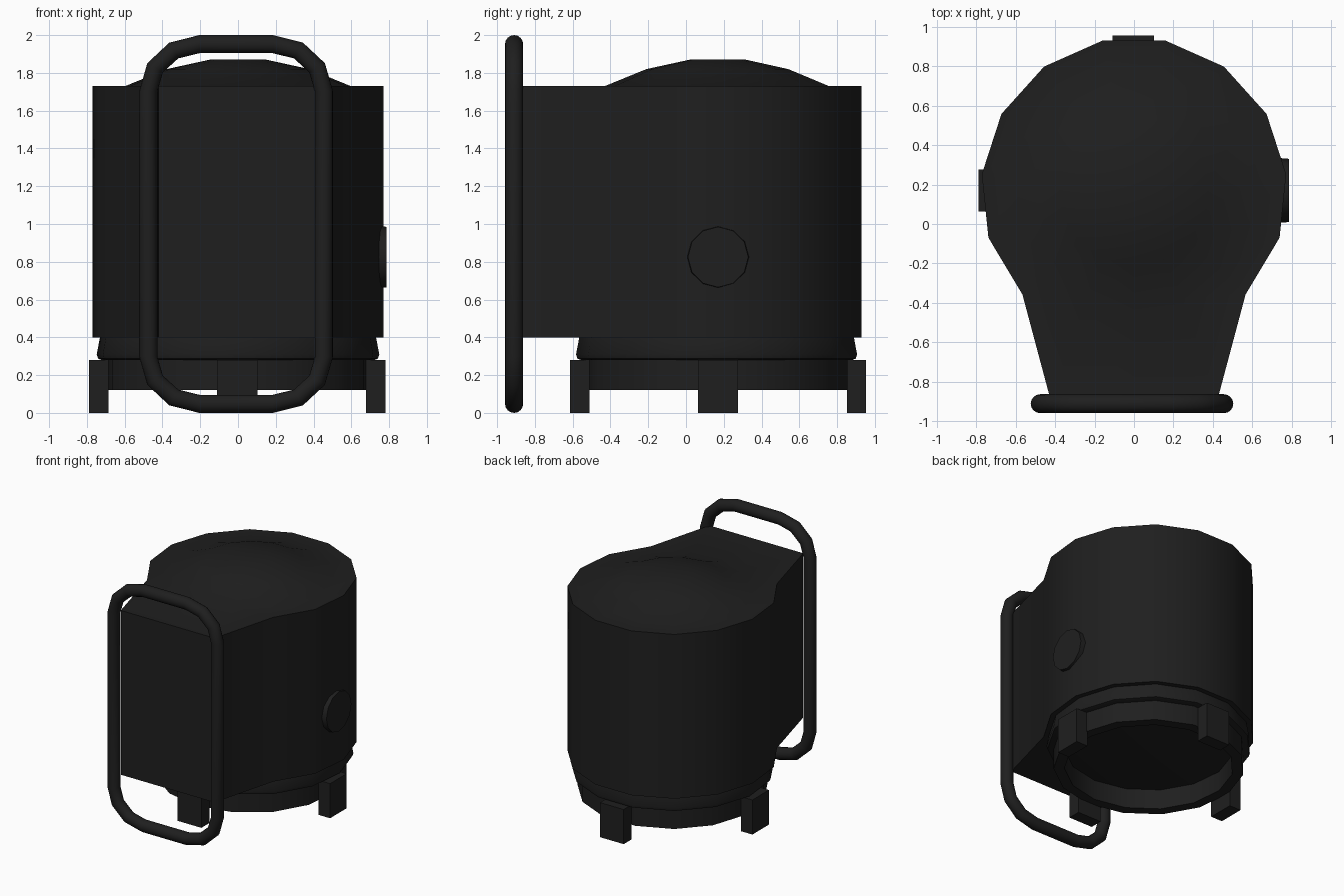
import bpy, bmesh
from math import sin, cos, pi, radians
from mathutils import Matrix

if "Cube" in bpy.data.objects:
    bpy.data.objects.remove(bpy.data.objects["Cube"])

CY = 0.17      # y of the drum axis
SIDES = 15
TINT = (0.0135, 0.0135, 0.0135, 1)

black = bpy.data.materials.new("soft_black")
black.use_nodes = True
black.diffuse_color = TINT
black.node_tree.nodes["Principled BSDF"].inputs["Base Color"].default_value = TINT


def finish(name, bm):
    bmesh.ops.recalc_face_normals(bm, faces=bm.faces)
    mesh = bpy.data.meshes.new(name)
    bm.to_mesh(mesh)
    bm.free()
    obj = bpy.data.objects.new(name, mesh)
    bpy.context.collection.objects.link(obj)
    mesh.materials.append(black)
    bpy.ops.object.select_all(action="DESELECT")
    obj.select_set(True)
    bpy.context.view_layer.objects.active = obj
    bpy.ops.object.shade_smooth_by_angle(angle=radians(35))
    return obj


def circle(r):
    """One ring of the drum, counted from the back."""
    angles = [radians(12) + i * 2 * pi / SIDES for i in range(SIDES)]
    return [(r * sin(a), CY + r * cos(a)) for a in angles]


def stacked(name, layers):
    """Skin a list of (outline, z) layers and close both ends."""
    bm = bmesh.new()
    rings = [[bm.verts.new((x, y, z)) for x, y in outline] for outline, z in layers]
    for low, high in zip(rings, rings[1:]):
        for i in range(SIDES):
            j = (i + 1) % SIDES
            bm.faces.new((low[i], low[j], high[j], high[i]))
    bm.faces.new(rings[0])
    bm.faces.new(rings[-1])
    return finish(name, bm)


# Housing: round drum that tapers into a flat front, with a domed lid
outline = circle(0.775)
outline[5:10] = [(0.565, -0.357), (0.42, -0.9), (0, -0.9), (-0.42, -0.9), (-0.565, -0.357)]
stacked("housing", [(outline, 0.4), (outline, 1.73), (circle(0.6), 1.73),
                    (circle(0.38), 1.82), (circle(0.15), 1.87)])

# Lower collar and hollow base ring
stacked("collar", [(circle(r), z) for r, z in
                   ((0.725, 0.28), (0.745, 0.287), (0.752, 0.31), (0.735, 0.4))])
stacked("base_ring", [(circle(r), z) for r, z in
                      ((0.7, 0.34), (0.7, 0.12), (0.62, 0.12), (0.62, 0.33))])

# Four feet around the base
for i, side in enumerate(("back", "left", "front", "right")):
    bm = bmesh.new()
    bmesh.ops.create_cube(bm, size=1, matrix=Matrix.Translation((-0.004, CY, 0))
                          @ Matrix.Rotation(-i * pi / 2, 4, "Z")
                          @ Matrix.Translation((0, 0.733, 0.14))
                          @ Matrix.Diagonal((0.212, 0.102, 0.28, 1)))
    finish(side + "_foot", bm)

# Round cap on the side
bm = bmesh.new()
bmesh.ops.create_cone(bm, cap_ends=True, segments=12, radius1=0.165, radius2=0.16,
                      depth=0.06, matrix=Matrix.Translation((0.755, CY, 0.825))
                      @ Matrix.Rotation(pi / 2, 4, "Y"))
finish("side_cap", bm)

# Tubular guard frame in front: rounded rectangle swept with a round section
RX, RZ, TUBE, SECTION = 0.27, 0.25, 0.048, 16
path = []
for q, (sx, sz) in enumerate(((1, 1), (-1, 1), (-1, -1), (1, -1))):
    for k in range(4):
        a = q * pi / 2 + k * pi / 6
        path.append((sx * (0.465 - RX) + RX * cos(a), 1 + sz * (0.952 - RZ) + RZ * sin(a), a))
bm = bmesh.new()
loops = []
for x, z, a in path:
    loops.append([bm.verts.new((x - 0.01 + TUBE * cos(t) * cos(a), -0.91 + TUBE * sin(t),
                                z + TUBE * cos(t) * sin(a)))
                  for t in (2 * pi * s / SECTION for s in range(SECTION))])
for n, loop in enumerate(loops):
    nxt = loops[(n + 1) % len(loops)]
    for s in range(SECTION):
        t = (s + 1) % SECTION
        bm.faces.new((loop[s], loop[t], nxt[t], nxt[s]))
finish("guard_frame", bm)
